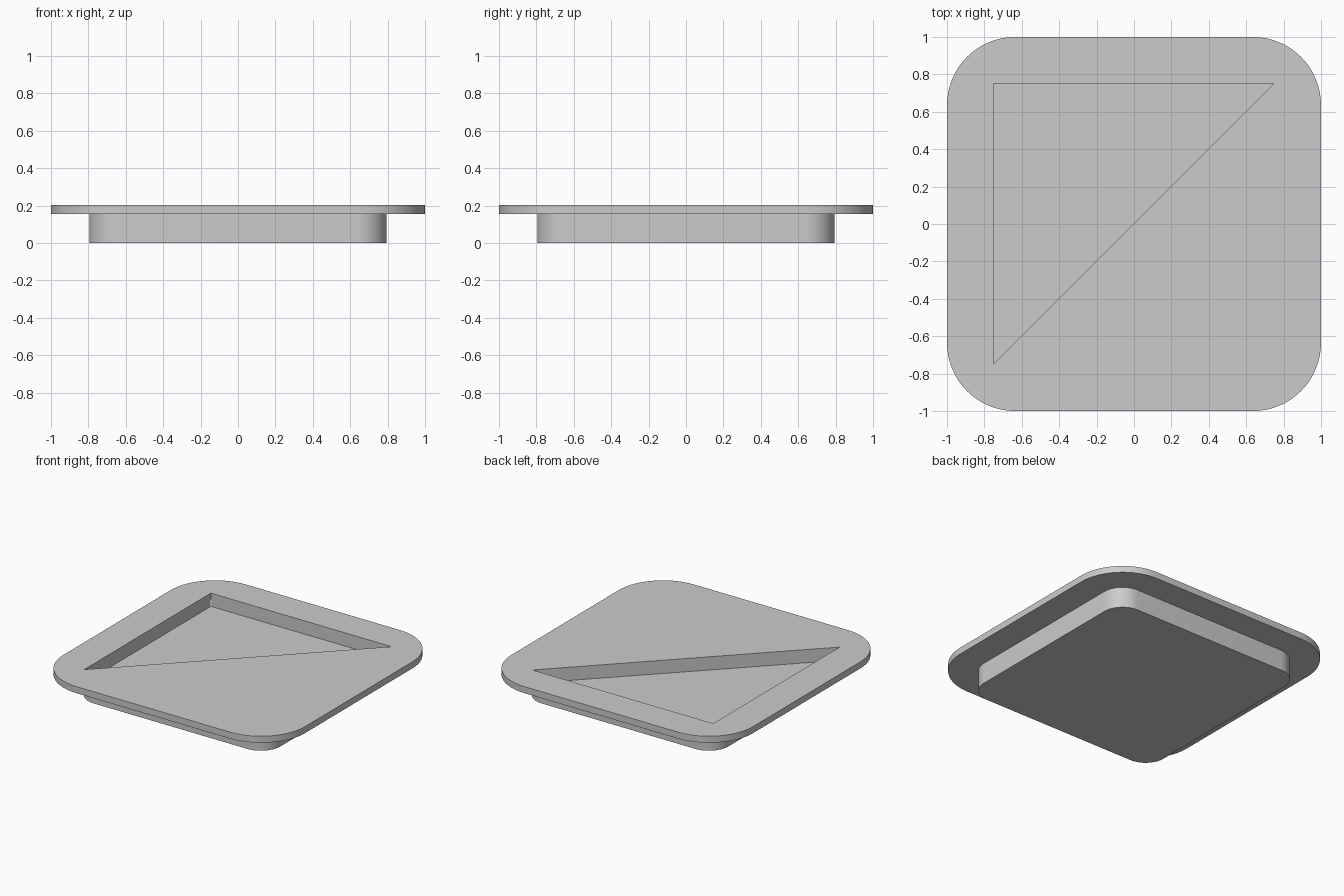
import bpy, bmesh
from math import cos, sin, pi

if "Cube" in bpy.data.objects:
    bpy.data.objects.remove(bpy.data.objects["Cube"], do_unlink=True)

# Heights
RIM_BOTTOM, TOP, POCKET_FLOOR = 0.155, 0.204, 0.105
CORNER_STEPS = 16

grey = bpy.data.materials.new("plain grey")
grey.use_nodes = True
grey.diffuse_color = (0.6, 0.6, 0.6, 1)
grey.node_tree.nodes["Principled BSDF"].inputs["Base Color"].default_value = (0.6, 0.6, 0.6, 1)


def rounded_square(bm, half, radius, z):
    """Ring of vertices around a square with rounded corners."""
    c = half - radius
    ring = []
    for k, (sx, sy) in enumerate([(1, 1), (-1, 1), (-1, -1), (1, -1)]):
        for i in range(CORNER_STEPS + 1):
            a = (k + i / CORNER_STEPS) * pi / 2
            ring.append(bm.verts.new((sx * c + radius * cos(a), sy * c + radius * sin(a), z)))
    return ring


def triangle(bm, z):
    return [bm.verts.new((x, y, z)) for x, y in [(-0.75, 0.75), (-0.75, -0.745), (0.745, 0.75)]]


def solid(name, make_rings):
    """Capped solid through a stack of matching rings."""
    bm = bmesh.new()
    rings = make_rings(bm)
    bm.faces.new(rings[0][::-1])
    bm.faces.new(rings[-1])
    for low, high in zip(rings, rings[1:]):
        for i in range(len(low)):
            j = (i + 1) % len(low)
            bm.faces.new((low[i], low[j], high[j], high[i]))
    bmesh.ops.recalc_face_normals(bm, faces=bm.faces)
    mesh = bpy.data.meshes.new(name)
    bm.to_mesh(mesh)
    bm.free()
    mesh.materials.append(grey)
    obj = bpy.data.objects.new(name, mesh)
    bpy.context.collection.objects.link(obj)
    return obj


# Plug below with a wider flange on top
lid = solid("flanged_lid", lambda bm: [
    rounded_square(bm, 0.795, 0.16, 0),
    rounded_square(bm, 0.795, 0.16, RIM_BOTTOM),
    rounded_square(bm, 1.0, 0.365, RIM_BOTTOM),
    rounded_square(bm, 1.0, 0.365, TOP)])

# Triangular pocket sunk into the top
cutter = solid("pocket_cutter", lambda bm: [triangle(bm, POCKET_FLOOR), triangle(bm, TOP + 0.1)])
cutter.hide_render = True
cut = lid.modifiers.new("pocket", "BOOLEAN")
cut.operation = "DIFFERENCE"
cut.solver = "EXACT"
cut.object = cutter

bpy.ops.object.select_all(action="DESELECT")
lid.select_set(True)
bpy.context.view_layer.objects.active = lid
bpy.ops.object.modifier_apply(modifier=cut.name)
bpy.data.objects.remove(cutter, do_unlink=True)

# Smooth corners, crisp edges
bpy.ops.object.shade_smooth_by_angle(angle=pi / 6)
